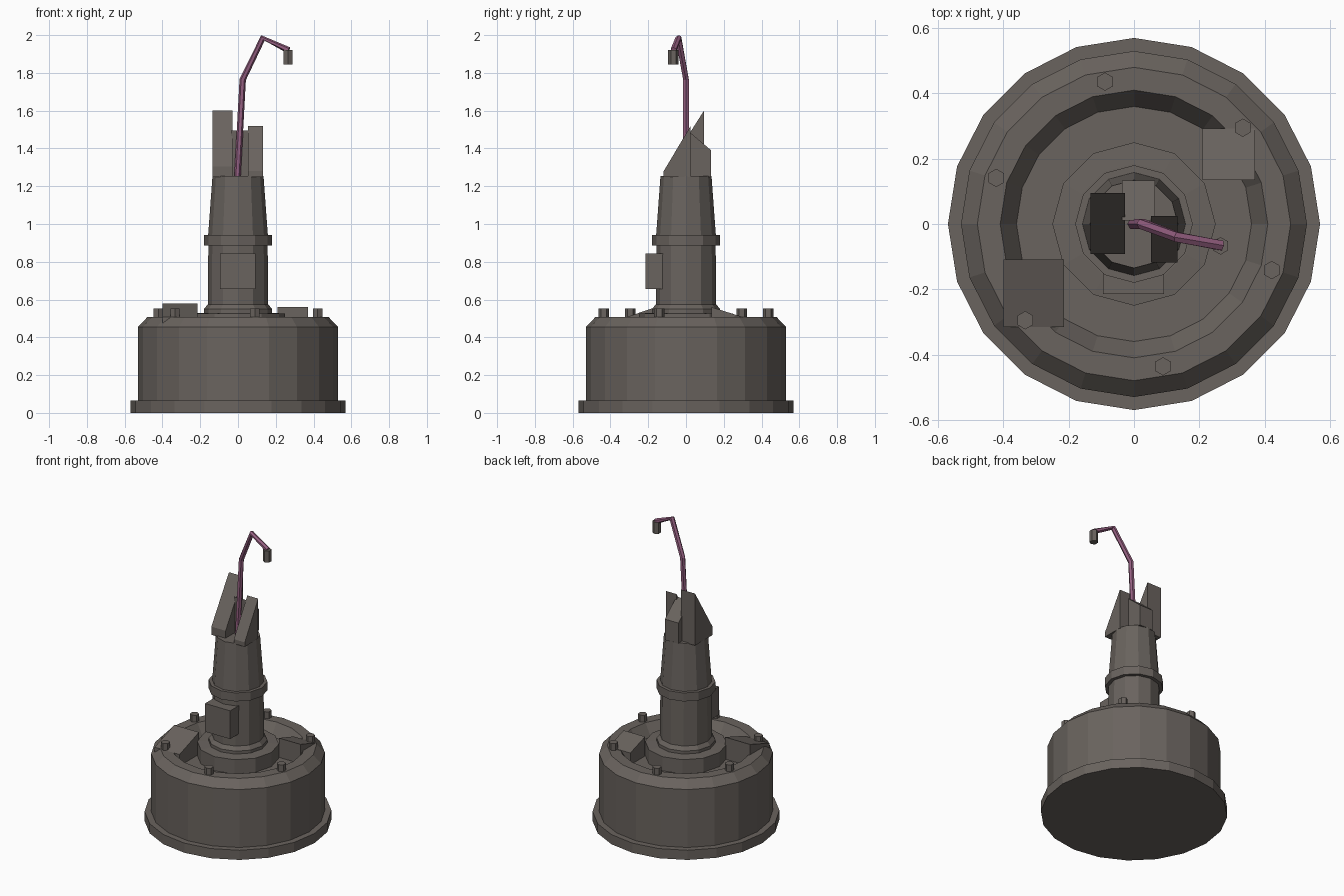
import bpy, bmesh, math
from mathutils import Vector

if "Cube" in bpy.data.objects:
    bpy.data.objects.remove(bpy.data.objects["Cube"])


def material(name, rgb):
    m = bpy.data.materials.new(name)
    m.diffuse_color = (*rgb, 1)
    m.use_nodes = True
    m.node_tree.nodes["Principled BSDF"].inputs["Base Color"].default_value = m.diffuse_color
    return m


STONE = material("dark_warm_grey", (0.142, 0.125, 0.112))
PINK = material("dusty_pink", (0.30, 0.115, 0.22))


def finish(bm, name, mat):
    bmesh.ops.recalc_face_normals(bm, faces=bm.faces)
    me = bpy.data.meshes.new(name)
    bm.to_mesh(me)
    bm.free()
    me.materials.append(mat)
    ob = bpy.data.objects.new(name, me)
    bpy.context.collection.objects.link(ob)
    return ob


def skin(bm, rings):
    """Join rings of vertices and cap both ends."""
    n = len(rings[0])
    for a, b in zip(rings, rings[1:]):
        for i in range(n):
            j = (i + 1) % n
            bm.faces.new((a[i], a[j], b[j], b[i]))
    bm.faces.new(rings[0])
    bm.faces.new(rings[-1])


def lathe(name, profile, sides, centre=(0, 0), mat=STONE):
    bm = bmesh.new()
    rings = []
    for r, z in profile:
        ring = []
        for i in range(sides):
            a = math.pi / 2 + i * math.tau / sides
            ring.append(bm.verts.new((centre[0] + r * math.cos(a),
                                      centre[1] + r * math.sin(a), z)))
        rings.append(ring)
    skin(bm, rings)
    return finish(bm, name, mat)


def wedge(name, x0, x1, y0, y1, z, z_front, z_back):
    """Box whose top slopes from front to back."""
    bm = bmesh.new()
    side = [(y0, z), (y1, z), (y1, z_back), (y0, z_front)]
    skin(bm, [[bm.verts.new((x, *p)) for p in side] for x in (x0, x1)])
    return finish(bm, name, STONE)


def tube(name, path, r, sides, mat):
    bm = bmesh.new()
    pts = [Vector(p) for p in path]
    rings = []
    for i, p in enumerate(pts):
        d = (pts[min(i + 1, len(pts) - 1)] - pts[max(i - 1, 0)]).normalized()
        u = d.cross(Vector((0, 1, 0))).normalized()
        v = d.cross(u)
        rings.append([bm.verts.new(p + r * (u * math.cos(k * math.tau / sides)
                                            + v * math.sin(k * math.tau / sides)))
                      for k in range(sides)])
    skin(bm, rings)
    return finish(bm, name, mat)


# Drum base with a recessed top
lathe("base_drum", [(0.57, 0), (0.57, 0.065), (0.53, 0.065), (0.53, 0.455),
                    (0.48, 0.507), (0.41, 0.507), (0.36, 0.43)], 20)

# Collar and tapering neck
lathe("neck_collar", [(0.25, 0.42), (0.25, 0.525), (0.185, 0.53)], 12)
lathe("neck", [(0.18, 0.52), (0.18, 0.55), (0.16, 0.575), (0.157, 0.885),
               (0.18, 0.885), (0.18, 0.942), (0.158, 0.942), (0.135, 1.255)], 12)

# Box on the front of the neck
wedge("neck_box", -0.095, 0.092, -0.215, -0.12, 0.655, 0.845, 0.845)

# Sloped blocks in the recess
wedge("left_block", -0.40, -0.215, -0.315, -0.108, 0.42, 0.507, 0.578)
wedge("right_block", 0.21, 0.37, 0.135, 0.293, 0.42, 0.56, 0.51)

# Broken jagged top
wedge("left_shard", -0.134, -0.028, -0.092, 0.095, 1.25, 1.305, 1.60)
wedge("right_shard", 0.052, 0.133, -0.118, 0.025, 1.25, 1.28, 1.52)
wedge("back_shard", -0.037, 0.064, 0.01, 0.133, 1.25, 1.495, 1.39)

# Six bolts on the rim
for k in range(6):
    a = math.radians(41.5 + 60 * k)
    lathe(f"bolt_{k + 1}", [(0.028, 0.49), (0.028, 0.553)], 6,
          (0.445 * math.cos(a), 0.445 * math.sin(a)))

# Bent wire and its hanging weight
tube("bent_wire", [(-0.003, 0, 1.25), (0.025, 0, 1.765),
                   (0.132, -0.04, 1.985), (0.268, -0.066, 1.92)], 0.017, 6, PINK)
lathe("wire_weight", [(0.027, 1.845), (0.027, 1.922)], 6, (0.265, -0.067))
